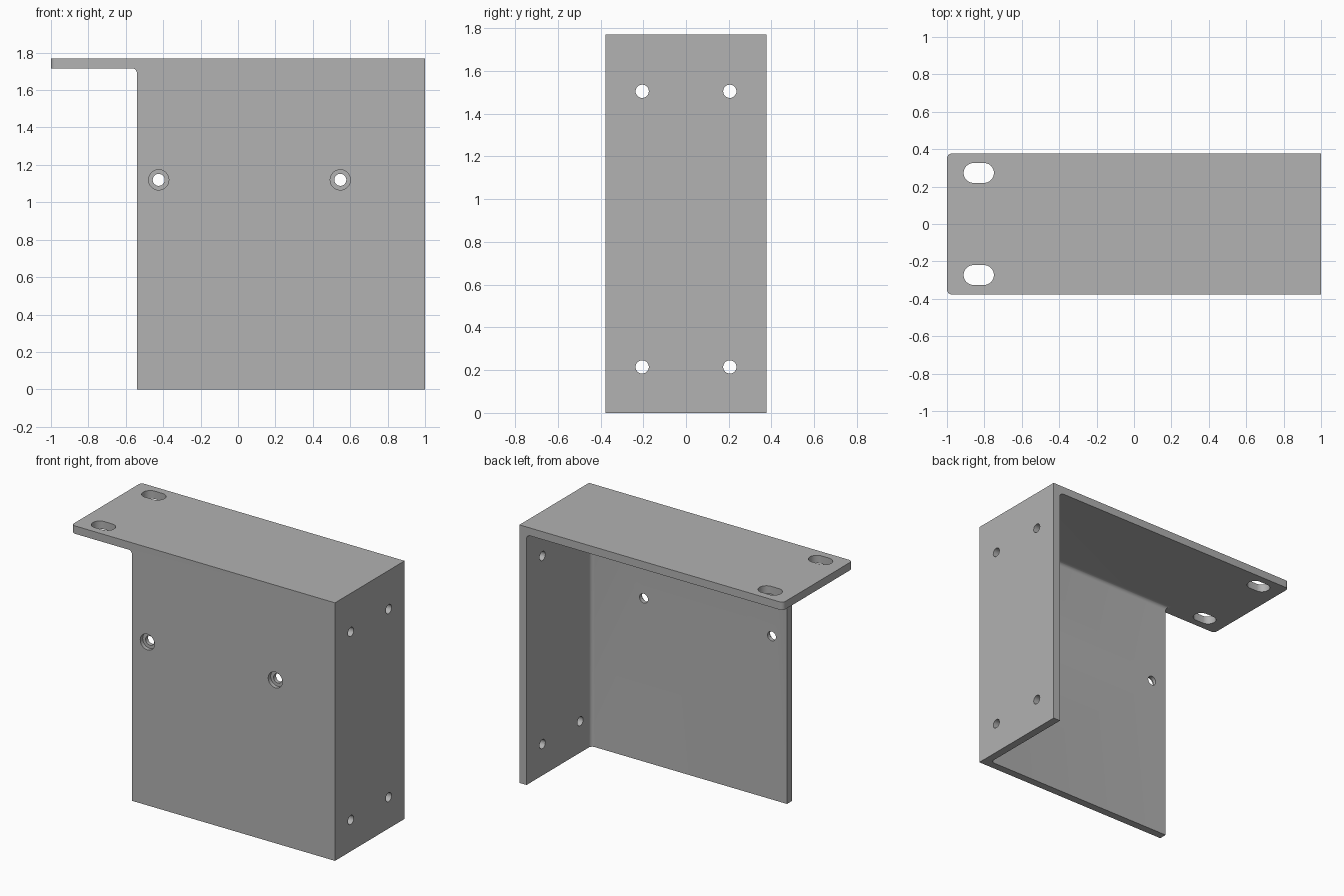
import bpy, bmesh, math
from mathutils import Matrix, Vector

default = bpy.data.objects.get("Cube")
if default:
    bpy.data.objects.remove(default, do_unlink=True)

HX, HY, HEIGHT = 1.0, 0.377, 1.77   # half length, half depth, height
T = 0.054                           # sheet thickness
R = 0.027                           # fillet radius
WALL_X = -0.54                      # free edge of the front wall

grey = bpy.data.materials.new("plain grey")
grey.use_nodes = True
grey.diffuse_color = (0.445, 0.445, 0.445, 1)
grey.node_tree.nodes["Principled BSDF"].inputs["Base Color"].default_value = grey.diffuse_color


def make_object(name, bm):
    bmesh.ops.recalc_face_normals(bm, faces=bm.faces)
    mesh = bpy.data.meshes.new(name)
    bm.to_mesh(mesh)
    bm.free()
    mesh.materials.append(grey)
    obj = bpy.data.objects.new(name, mesh)
    bpy.context.collection.objects.link(obj)
    return obj


def box(name, lo, hi, rounded=None):
    """Box between two corners; edges chosen by rounded(a, b) get a fillet."""
    lo, hi = Vector(lo), Vector(hi)
    bm = bmesh.new()
    bmesh.ops.create_cube(bm, size=1)
    for v in bm.verts:
        v.co = (lo + hi) / 2 + v.co * (hi - lo)
    if rounded:
        edges = [e for e in bm.edges if rounded(e.verts[0].co, e.verts[1].co)]
        bmesh.ops.bevel(bm, geom=edges, offset=R, segments=8, profile=0.5,
                        affect='EDGES', clamp_overlap=True)
    return make_object(name, bm)


def drill(name, centre, radius, depth, axis, stretch=0.0):
    """Round cutter along an axis; stretch pulls it into a slot along x."""
    bm = bmesh.new()
    bmesh.ops.create_cone(bm, cap_ends=True, segments=48, radius1=radius,
                          radius2=radius, depth=depth,
                          matrix=Matrix.Rotation(math.pi / 96, 4, 'Z'))
    for v in bm.verts:
        v.co.x += math.copysign(stretch, v.co.x)
    turn = Vector((0, 0, 1)).rotation_difference(Vector(axis)).to_matrix().to_4x4()
    bm.transform(Matrix.Translation(centre) @ turn)
    return make_object(name, bm)


def cut(target, cutter):
    cutter.hide_render = True
    mod = target.modifiers.new("cut", 'BOOLEAN')
    mod.operation, mod.solver, mod.object = 'DIFFERENCE', 'EXACT', cutter
    bpy.context.view_layer.objects.active = target
    bpy.ops.object.modifier_apply(modifier=mod.name)
    bpy.data.objects.remove(cutter, do_unlink=True)


# Outer block with the two rounded corners of the top flange
bracket = box("mounting_bracket", (-HX, -HY, 0), (HX, HY, HEIGHT),
              lambda a, b: a.x < -0.9 and b.x < -0.9 and abs(a.y - b.y) < 0.01)

# Hollow behind the front wall, filleted where the three plates meet
inner = Vector((HX - T, -HY + T, HEIGHT - T))


def inner_edge(a, b):
    m = (a + b) / 2
    return sum(abs(m[i] - inner[i]) < 0.001 for i in range(3)) >= 2


cut(bracket, box("hollow", (-1.5, inner.y, -0.5), (inner.x, 1, inner.z), inner_edge))

# Clear the front wall below the overhanging flange
cut(bracket, box("flange_clearance", (-1.5, -1, -0.5), (WALL_X, 0, inner.z),
                 lambda a, b: min(a.x, b.x) > WALL_X - 0.01 and min(a.z, b.z) > 1))

# Side plate holes and flange slots, mirrored front to back
for side in (-1, 1):
    for z in (0.215, 1.505):
        cut(bracket, drill("side_hole", (HX, side * 0.205, z), 0.031, 0.3, (1, 0, 0)))
    cut(bracket, drill("flange_slot", (-0.83, side * 0.273, HEIGHT), 0.053, 0.3,
                       (0, 0, 1), 0.028))

# Counterbored holes in the front wall
for x in (-0.424, 0.547):
    cut(bracket, drill("front_hole", (x, -HY, 1.12), 0.032, 0.3, (0, 1, 0)))
    cut(bracket, drill("counterbore", (x, -HY, 1.12), 0.054, T, (0, 1, 0)))

# Smooth fillets and hole walls, sharp plate edges
bpy.ops.object.select_all(action='DESELECT')
bracket.select_set(True)
bpy.context.view_layer.objects.active = bracket
bpy.ops.object.shade_smooth_by_angle(angle=math.radians(30))
